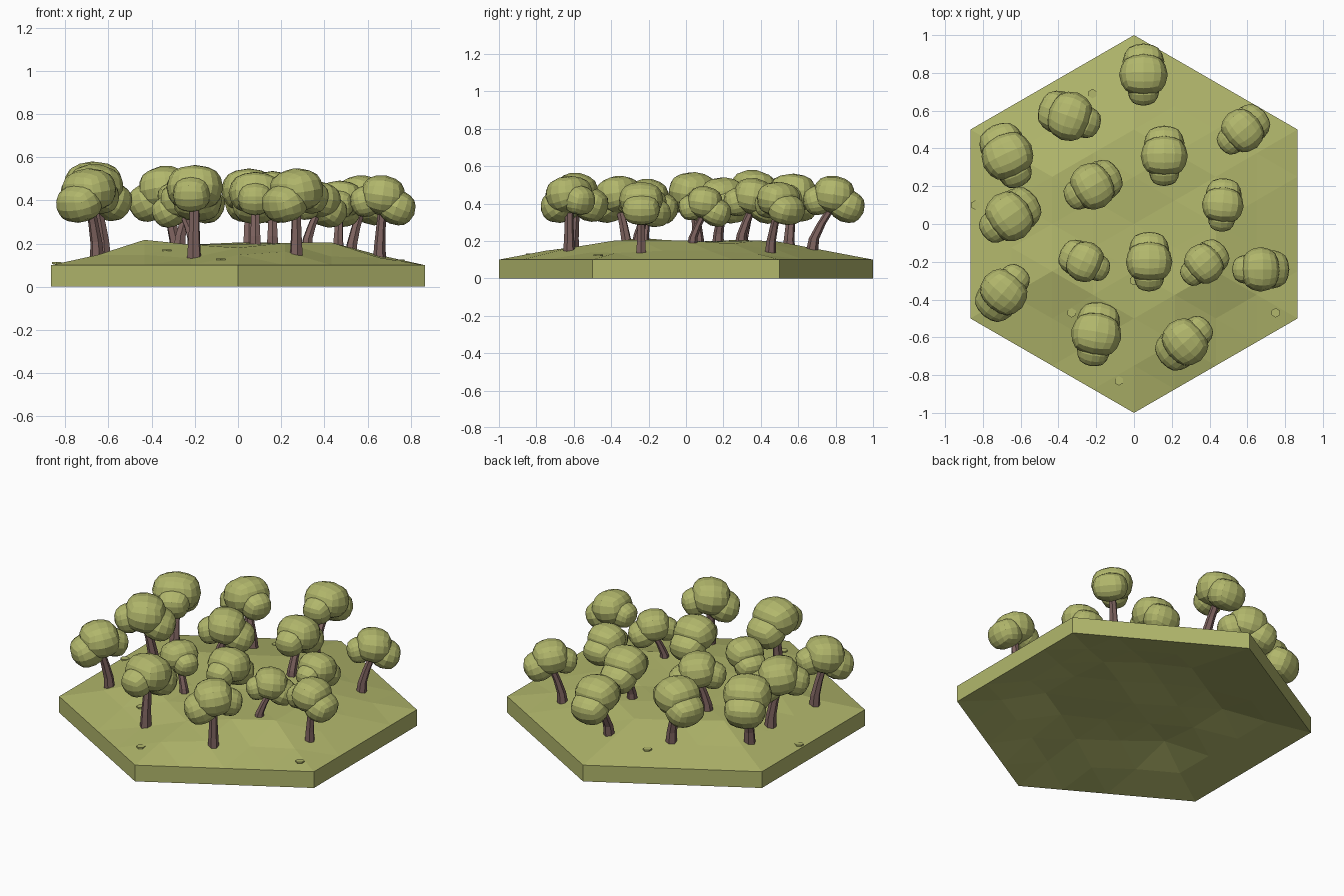
import bpy, bmesh, math
from mathutils import Vector, Matrix

if "Cube" in bpy.data.objects:
    bpy.data.objects.remove(bpy.data.objects["Cube"])


def material(name, rgb):
    m = bpy.data.materials.new(name)
    m.diffuse_color = (*rgb, 1)
    m.use_nodes = True
    m.node_tree.nodes["Principled BSDF"].inputs["Base Color"].default_value = m.diffuse_color
    return m


GREEN = material("olive green", (0.445, 0.475, 0.15))
BROWN = material("bark brown", (0.21, 0.125, 0.115))


def add_object(name, mesh, mat=None):
    if mat:
        mesh.materials.append(mat)
    ob = bpy.data.objects.new(name, mesh)
    bpy.context.collection.objects.link(ob)
    return ob


# Axes of the triangular ground grid (hexagon with points at +-y)
N = 4
A = Vector((math.cos(math.pi / 6), 0.5)) / N
B = Vector((0, 1)) / N


def ground_z(x, y):
    """Smooth height of the mound: flat middle, sloping to the rim."""
    i = x / A.x
    j = (y - i * A.y) / B.y
    d = max(abs(i), abs(j), abs(i + j)) / N
    return 0.1 + 0.095 * min(1, (1 - d) * 2)


# Ground: faceted hexagonal slab, 0.1 thick, with a few uneven points
bumps = {(-2, 0): 0.022, (-2, 2): 0.008, (0, 0): -0.008, (1, -3): 0.015,
         (-1, -2): -0.015, (0, -2): -0.015, (2, -2): 0.01, (3, -3): -0.012,
         (2, -3): -0.008, (2, 0): -0.01, (3, 0): -0.015, (2, -1): 0.008,
         (1, 1): 0.008, (0, 1): 0.01, (1, -2): 0.008}
index, top = {}, []
for i in range(-N, N + 1):
    for j in range(-N, N + 1):
        if abs(i + j) <= N:
            p = i * A + j * B
            index[i, j] = len(top)
            top.append((p.x, p.y, ground_z(p.x, p.y) + bumps.get((i, j), 0)))
faces = []
for i in range(-N - 1, N + 1):
    for j in range(-N - 1, N + 1):
        for tri in (((i, j), (i + 1, j), (i, j + 1)),
                    ((i + 1, j), (i + 1, j + 1), (i, j + 1))):
            if all(k in index for k in tri):
                faces.append(tuple(index[k] for k in tri))
n = len(top)
edges = {(f[k], f[(k + 1) % 3]) for f in faces for k in range(3)}
walls = [(b, a, a + n, b + n) for a, b in edges if (b, a) not in edges]
under = [(f[2] + n, f[1] + n, f[0] + n) for f in faces]
mesh = bpy.data.meshes.new("ground")
mesh.from_pydata(top + [(x, y, z - 0.1) for x, y, z in top], [], faces + under + walls)
bm = bmesh.new()
bm.from_mesh(mesh)
bmesh.ops.recalc_face_normals(bm, faces=bm.faces)
bm.to_mesh(mesh)
bm.free()
add_object("ground", mesh, GREEN)

# Crown: three boxy low-poly lobes, shared by all trees
# (offset along x, height, radii, tilt)
lobes = [(0.0, 0.0, (0.115, 0.13, 0.103), 0.15),
         (0.07, -0.06, (0.097, 0.112, 0.09), 0.4),
         (-0.085, -0.03, (0.08, 0.085, 0.08), -0.3)]
bm = bmesh.new()
for off, z, r, tilt in lobes:
    lobe = bmesh.new()
    bmesh.ops.create_cube(lobe, size=2)
    bmesh.ops.subdivide_edges(lobe, edges=lobe.edges[:], cuts=3, use_grid_fill=True)
    for v in lobe.verts:
        v.co = v.co.normalized() * 0.9 + v.co * 0.09
    lobe.transform(Matrix.Translation((off, 0, z)) @ Matrix.Rotation(tilt, 4, 'Y')
                   @ Matrix.Diagonal((*r, 1)))
    part = bpy.data.meshes.new("lobe")
    lobe.to_mesh(part)
    lobe.free()
    bm.from_mesh(part)
    bpy.data.meshes.remove(part)
crown_mesh = bpy.data.meshes.new("crown")
bm.to_mesh(crown_mesh)
bm.free()
crown_mesh.materials.append(GREEN)


def trunk(name, start, end, turn, s):
    """Tapered, bent six-sided trunk."""
    bm = bmesh.new()
    path = [(0, 0, 0.034), (0.12, 0.33, 0.028), (0.45, 0.62, 0.024), (1, 1, 0.022)]
    rings = []
    for t, h, r in path:
        c = start.lerp(end, t)
        c.z = start.z + (end.z - start.z) * h
        rings.append([bm.verts.new(c + Vector((math.cos(k * math.pi / 3 + turn),
                                               math.sin(k * math.pi / 3 + turn), 0)) * r * s)
                      for k in range(6)])
    for lo, hi in zip(rings, rings[1:]):
        for k in range(6):
            bm.faces.new((lo[k], lo[(k + 1) % 6], hi[(k + 1) % 6], hi[k]))
    bm.faces.new(rings[0][::-1])
    bm.faces.new(rings[-1])
    me = bpy.data.meshes.new(name)
    bm.to_mesh(me)
    bm.free()
    add_object(name, me, BROWN)


# Trees: x, y, direction in degrees, size, lean of the trunk
trees = [(0.05, 0.79, 90, 1.0, 0.12), (-0.34, 0.57, 160, 1.03, 0.06),
         (-0.67, 0.36, 115, 1.08, 0.07), (0.575, 0.495, 40, 0.92, 0.07),
         (0.16, 0.36, 90, 0.97, 0.07), (-0.22, 0.2, 30, 0.98, 0.06),
         (-0.66, 0.04, 35, 1.05, -0.05), (0.47, 0.1, 85, 0.86, 0.07),
         (-0.26, -0.2, 155, 0.85, 0.06), (0.08, -0.2, 90, 0.96, 0.06),
         (0.37, -0.21, 40, 0.85, 0.07), (0.67, -0.24, 0, 0.92, 0.015),
         (-0.69, -0.36, 230, 1.0, 0.06), (-0.2, -0.585, 80, 1.04, 0.02),
         (0.27, -0.625, 220, 1.0, 0.0)]
for k, (x, y, deg, s, lean) in enumerate(trees, 1):
    a = math.radians(deg)
    centre = Vector((x, y, 0.447 + (s - 1) * 0.3))
    foot = centre - Vector((math.cos(a), math.sin(a), 0)) * lean
    foot.z = ground_z(foot.x, foot.y) - 0.035
    trunk(f"trunk_{k}", foot, centre - Vector((0, 0, 0.05)), a, s)
    crown = add_object(f"crown_{k}", crown_mesh)
    crown.location = centre
    crown.rotation_euler = (0, 0, a)
    crown.scale = (s, s, s)

# Small six-sided ground discs
for k, (x, y) in enumerate([(-0.84, 0.1), (-0.22, 0.69), (0, -0.3), (-0.33, -0.47),
                            (0.75, -0.47), (-0.08, -0.83)], 1):
    bm = bmesh.new()
    bmesh.ops.create_cone(bm, cap_ends=True, segments=6, radius1=0.025, radius2=0.025, depth=0.008)
    me = bpy.data.meshes.new("disc")
    bm.to_mesh(me)
    bm.free()
    disc = add_object(f"ground_disc_{k}", me, GREEN)
    disc.location = (x, y, ground_z(x, y) + 0.004)
